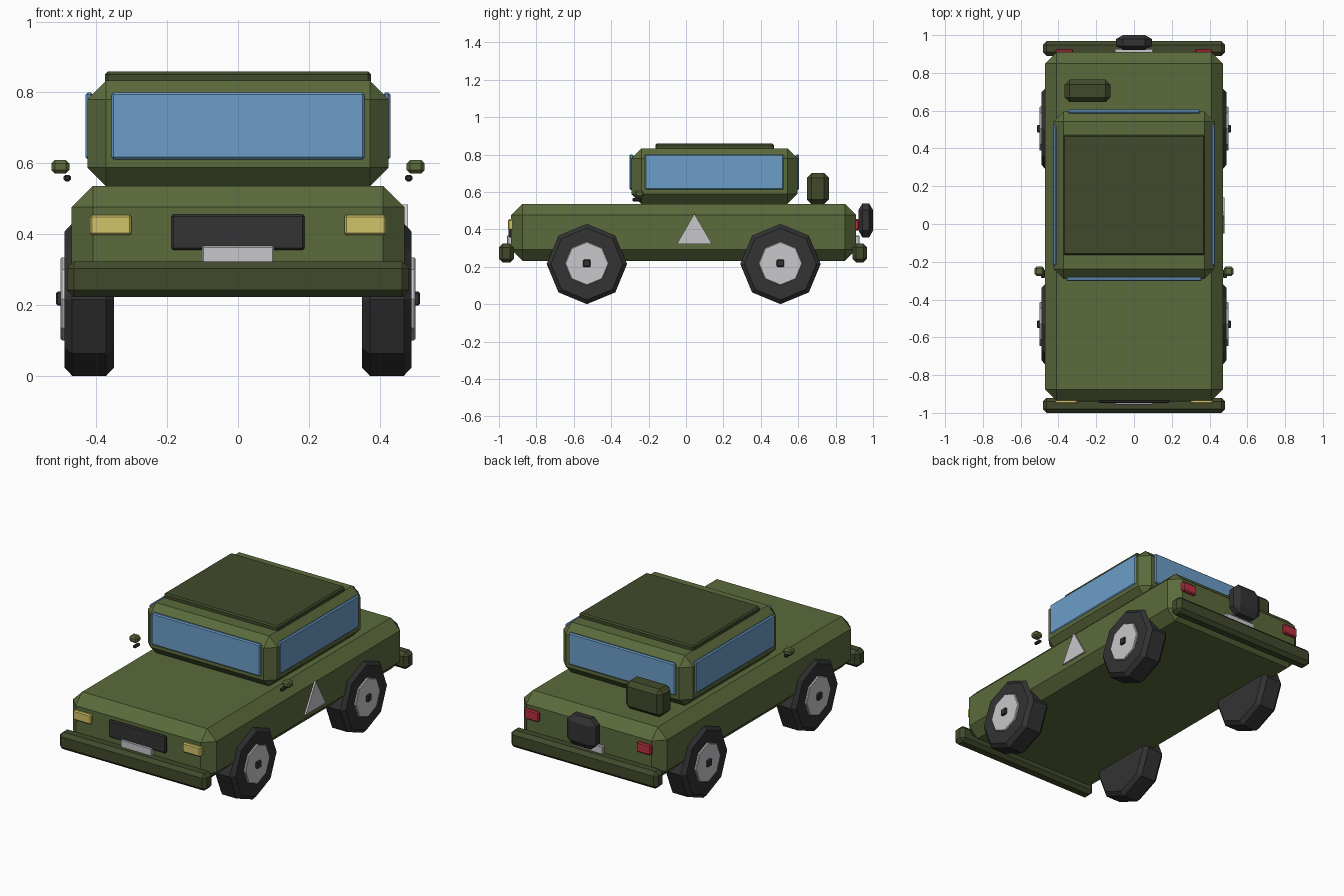
import bpy, bmesh, math
from mathutils import Vector

cube = bpy.data.objects.get("Cube")
if cube:
    bpy.data.objects.remove(cube, do_unlink=True)


def material(name, r, g, b):
    mat = bpy.data.materials.new(name)
    mat.use_nodes = True
    mat.diffuse_color = (r, g, b, 1)
    bsdf = next(n for n in mat.node_tree.nodes if n.type == 'BSDF_PRINCIPLED')
    bsdf.inputs["Base Color"].default_value = (r, g, b, 1)
    bsdf.inputs["Roughness"].default_value = 0.8
    return mat


GREEN = material("olive green", 0.105, 0.145, 0.045)
DARK_GREEN = material("dark olive", 0.053, 0.068, 0.024)
GLASS = material("window blue", 0.15, 0.34, 0.58)
BLACK = material("rubber black", 0.033, 0.033, 0.035)
SILVER = material("light grey", 0.58, 0.58, 0.60)
YELLOW = material("headlight yellow", 0.64, 0.55, 0.14)
RED = material("tail light red", 0.48, 0.03, 0.05)


def finish(name, bm, mat):
    bmesh.ops.recalc_face_normals(bm, faces=bm.faces)
    mesh = bpy.data.meshes.new(name)
    bm.to_mesh(mesh)
    bm.free()
    mesh.materials.append(mat)
    obj = bpy.data.objects.new(name, mesh)
    bpy.context.collection.objects.link(obj)
    return obj


def box(name, mat, xs, ys, zs, bevel):
    """Chamfered box between ranges; bevel is one width or one per axis."""
    widths = Vector(bevel) if isinstance(bevel, tuple) else Vector((bevel,) * 3)
    spans = (xs, ys, zs)
    size = Vector([abs(b - a) for a, b in spans])
    middle = Vector([(a + b) / 2 for a, b in spans])
    bm = bmesh.new()
    bmesh.ops.create_cube(bm, size=1)
    bmesh.ops.scale(bm, vec=[s / w for s, w in zip(size, widths)], verts=bm.verts)
    bmesh.ops.bevel(bm, geom=bm.edges[:], offset=1, segments=1,
                    profile=0.5, affect='EDGES')
    bmesh.ops.scale(bm, vec=widths, verts=bm.verts)
    bmesh.ops.translate(bm, vec=middle, verts=bm.verts)
    return finish(name, bm, mat)


def turned(name, mat, sides, profile, y, z):
    """Solid round the x axis from (x, radius) pairs, one corner upward."""
    bm = bmesh.new()
    rings = []
    for x, r in profile:
        angles = [math.pi / 2 + math.tau * k / sides for k in range(sides)]
        rings.append([bm.verts.new((x, y + r * math.cos(a), z + r * math.sin(a)))
                      for a in angles])
    for low, high in zip(rings, rings[1:]):
        for k in range(sides):
            n = (k + 1) % sides
            bm.faces.new((low[k], low[n], high[n], high[k]))
    bm.faces.new(rings[0])
    bm.faces.new(rings[-1])
    return finish(name, bm, mat)


# Body shell, cabin and roof panel
box("body", GREEN, (-0.47, 0.47), (-0.935, 0.91), (0.232, 0.536), 0.06)
box("cabin", GREEN, (-0.425, 0.425), (-0.292, 0.595), (0.535, 0.833), 0.053)
box("roof_panel", DARK_GREEN, (-0.375, 0.375), (-0.163, 0.47), (0.825, 0.859), 0.008)

# Bumpers
box("front_bumper", DARK_GREEN, (-0.483, 0.483), (-1.0, -0.92), (0.222, 0.323), 0.02)
box("rear_bumper", DARK_GREEN, (-0.483, 0.483), (0.89, 0.968), (0.222, 0.323), 0.02)

# Windscreen and rear window
GLASS_Z = (0.611, 0.8)
box("windscreen", GLASS, (-0.357, 0.357), (-0.303, -0.28), GLASS_Z, 0.006)
box("rear_window", GLASS, (-0.35, 0.35), (0.585, 0.605), GLASS_Z, 0.006)

# Grille and number plates
box("grille", BLACK, (-0.188, 0.188), (-0.948, -0.92), (0.355, 0.456), 0.006)
box("front_plate", SILVER, (-0.102, 0.102), (-0.957, -0.93), (0.315, 0.366), 0.004)
box("rear_plate", SILVER, (-0.102, 0.102), (0.9, 0.928), (0.315, 0.366), 0.004)

# Spare wheel case on the tail and fuel can on the deck
box("spare_case", BLACK, (-0.095, 0.095), (0.922, 1.0), (0.357, 0.539),
    (0.036, 0.021, 0.036))
box("fuel_can", DARK_GREEN, (-0.367, -0.125), (0.646, 0.764), (0.535, 0.7), 0.025)

# Warning triangle on the left side
turned("warning_triangle", SILVER, 3, [(0.46, 0.109), (0.48, 0.109)], 0.045, 0.375)

# Parts repeated on both sides
for side, s in (("left", 1), ("right", -1)):
    def pair(name, mat, x0, x1, ys, zs, bevel):
        box(side + "_" + name, mat, (s * x0, s * x1), ys, zs, bevel)

    pair("side_window", GLASS, 0.41, 0.43, (-0.22, 0.523), GLASS_Z, 0.006)
    pair("headlight", YELLOW, 0.3, 0.418, (-0.952, -0.92), (0.397, 0.454), 0.006)
    pair("tail_light", RED, 0.322, 0.415, (0.895, 0.926), (0.395, 0.454), 0.006)
    pair("mirror", GREEN, 0.476, 0.527, (-0.274, -0.226), (0.571, 0.609), 0.01)
    pair("mirror_stem", BLACK, 0.472, 0.492, (-0.287, -0.24), (0.549, 0.567), 0.005)

    # Wheels with hub discs and hub nuts
    for end, y in (("front", -0.53), ("rear", 0.505)):
        label = side + "_" + end
        tyre = [(0.35, 0.192), (0.372, 0.215), (0.468, 0.215), (0.49, 0.192)]
        turned(label + "_tyre", BLACK, 8, [(s * x, r) for x, r in tyre], y, 0.215)
        hub = [(0.46, 0.117), (0.497, 0.117), (0.501, 0.113)]
        turned(label + "_hub", SILVER, 8, [(s * x, r) for x, r in hub], y, 0.217)
        pair(end + "_hub_nut", BLACK, 0.48, 0.514,
             (y - 0.02, y + 0.02), (0.198, 0.238), 0.005)
